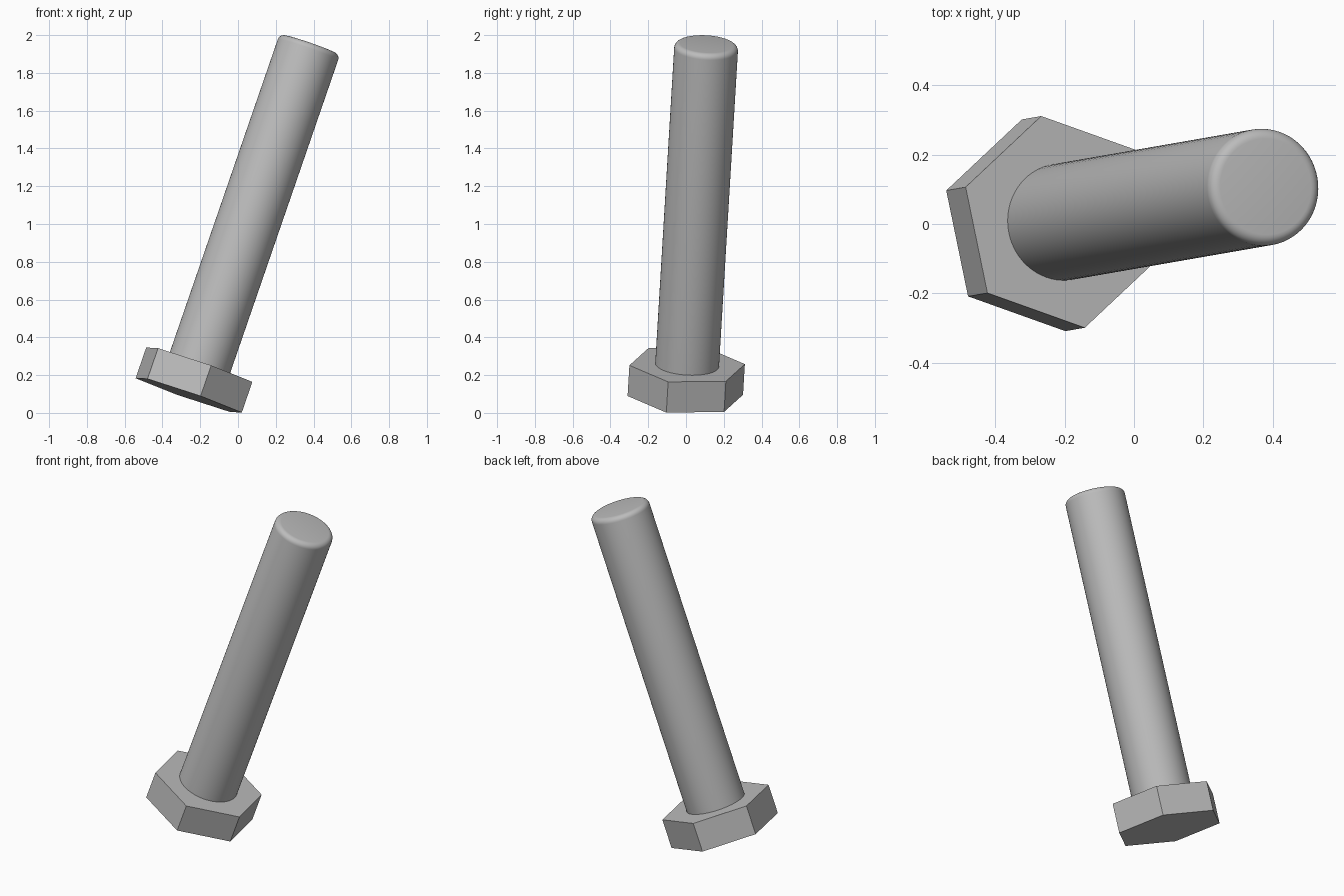
import bpy
import bmesh
import math
from mathutils import Matrix, Vector

cube = bpy.data.objects.get("Cube")
if cube:
    bpy.data.objects.remove(cube, do_unlink=True)

HEAD_R, HEAD_H = 0.312, 0.172
SHAFT_R, SHAFT_L, ROUND = 0.169, 1.798, 0.03

steel = bpy.data.materials.new("grey_steel")
steel.use_nodes = True
steel.diffuse_color = (0.5, 0.5, 0.5, 1)
steel.node_tree.nodes["Principled BSDF"].inputs["Base Color"].default_value = steel.diffuse_color

# Tilted frame: z along the bolt, x through a corner of the head, origin on the seat
axis = Vector((0.345, 0.06, 1)).normalized()
corner = Vector((-0.28, 0.1, 0.09))
corner = (corner - axis * corner.dot(axis)).normalized()
side = axis.cross(corner)
frame = Matrix((corner, side, axis)).transposed().to_4x4()
frame.translation = (-0.205, 0.006, 0.255)


def prism(name, sides, radius, bottom, top):
    """Capped prism along z, standing in the tilted frame."""
    bm = bmesh.new()
    bmesh.ops.create_circle(bm, cap_ends=True, segments=sides, radius=radius)
    bmesh.ops.rotate(bm, verts=bm.verts, matrix=Matrix.Rotation(-math.pi / 2, 3, 'Z'))
    bmesh.ops.translate(bm, verts=bm.verts, vec=(0, 0, bottom))
    lid = bmesh.ops.extrude_face_region(bm, geom=bm.faces[:])
    moved = [v for v in lid["geom"] if isinstance(v, bmesh.types.BMVert)]
    bmesh.ops.translate(bm, verts=moved, vec=(0, 0, top - bottom))
    bmesh.ops.recalc_face_normals(bm, faces=bm.faces)
    mesh = bpy.data.meshes.new(name)
    obj = bpy.data.objects.new(name, mesh)
    bpy.context.collection.objects.link(obj)
    obj.matrix_world = frame
    mesh.materials.append(steel)
    return obj, bm


# Hexagonal head
head, bm = prism("bolt_head", 6, HEAD_R, -HEAD_H, 0)
bm.to_mesh(head.data)
bm.free()

# Round shaft with a softened tip
shaft, bm = prism("bolt_shaft", 64, SHAFT_R, -0.02, SHAFT_L)
rim = [e for e in bm.edges if all(v.co.z > SHAFT_L / 2 for v in e.verts)]
bmesh.ops.bevel(bm, geom=rim, offset=ROUND, segments=6, profile=0.5, affect='EDGES')
bm.to_mesh(shaft.data)
bm.free()

bpy.ops.object.select_all(action='DESELECT')
shaft.select_set(True)
bpy.context.view_layer.objects.active = shaft
bpy.ops.object.shade_smooth_by_angle(angle=math.radians(30))
